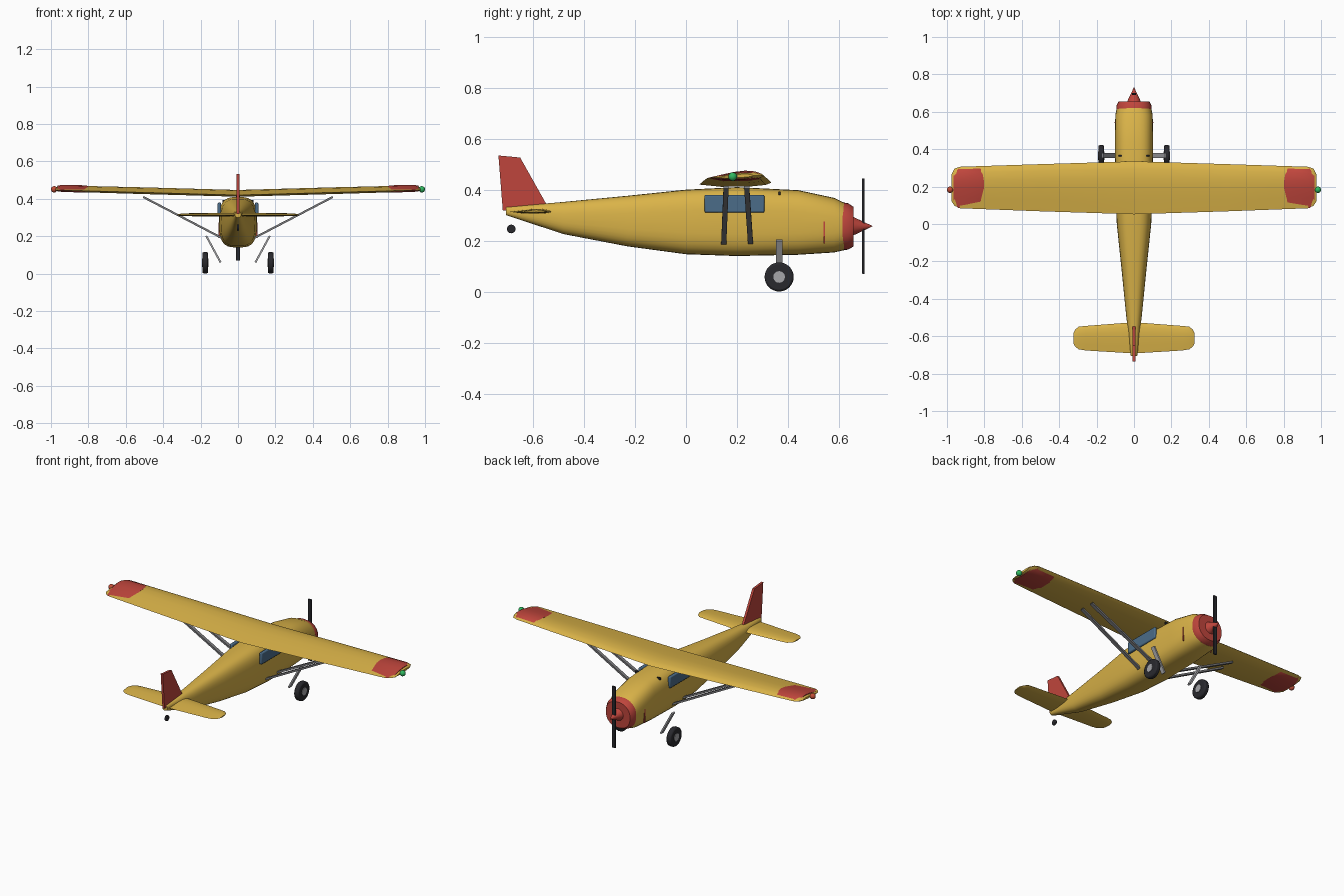
import bpy, bmesh, math
from mathutils import Vector

if "Cube" in bpy.data.objects:
    bpy.data.objects.remove(bpy.data.objects["Cube"], do_unlink=True)


def material(name, r, g, b):
    m = bpy.data.materials.new(name)
    m.use_nodes = True
    m.diffuse_color = (r, g, b, 1)
    m.node_tree.nodes["Principled BSDF"].inputs["Base Color"].default_value = (r, g, b, 1)
    return m


YELLOW = material("yellow paint", 0.70, 0.45, 0.065)
RED = material("red paint", 0.52, 0.06, 0.045)
BLACK = material("black rubber", 0.022, 0.022, 0.027)
STRUT = material("strut grey", 0.20, 0.20, 0.21)
METAL = material("light metal", 0.38, 0.38, 0.40)
GLASS = material("blue glass", 0.07, 0.15, 0.25)
GREEN = material("green lamp", 0.03, 0.48, 0.12)
LAMP = material("red lamp", 0.55, 0.08, 0.04)


def finish(name, bm, mat, bevel=0, angle=35):
    bmesh.ops.recalc_face_normals(bm, faces=bm.faces)
    mesh = bpy.data.meshes.new(name)
    bm.to_mesh(mesh)
    bm.free()
    ob = bpy.data.objects.new(name, mesh)
    bpy.context.collection.objects.link(ob)
    mesh.materials.append(mat)
    if bevel:
        mod = ob.modifiers.new("soft edges", "BEVEL")
        mod.width, mod.segments = bevel, 2
    bpy.ops.object.select_all(action="DESELECT")
    ob.select_set(True)
    bpy.context.view_layer.objects.active = ob
    bpy.ops.object.shade_smooth_by_angle(angle=math.radians(angle))
    return ob


def loft(name, rings, mat, angle=35):
    """Skin closed rings of equal length and cap both ends."""
    bm = bmesh.new()
    loops = [[bm.verts.new(p) for p in ring] for ring in rings]
    n = len(loops[0])
    for a, b in zip(loops, loops[1:]):
        for i in range(n):
            j = (i + 1) % n
            bm.faces.new((a[i], a[j], b[j], b[i]))
    bm.faces.new(loops[0])
    bm.faces.new(loops[-1])
    return finish(name, bm, mat, 0, angle)


def box(name, centre, size, mat, bevel=0):
    bm = bmesh.new()
    bmesh.ops.create_cube(bm, size=1)
    for v in bm.verts:
        v.co = Vector([c + s * k for c, s, k in zip(centre, size, v.co)])
    return finish(name, bm, mat, bevel)


def beam(name, a, b, wide, thin, mat):
    """Flat bar, its broad side along y."""
    a, b = Vector(a), Vector(b)
    side = (b - a).cross(Vector((0, 1, 0))).normalized() * thin / 2
    broad = Vector((0, wide / 2, 0))
    return loft(name, [[p + side + broad, p - side + broad, p - side - broad, p + side - broad]
                       for p in (a, b)], mat)


def round_part(name, centre, r1, r2, depth, axis, mat, bevel=0, sides=32):
    bm = bmesh.new()
    bmesh.ops.create_cone(bm, cap_ends=True, segments=sides, radius1=r1, radius2=r2, depth=depth)
    turn = Vector((0, 0, 1)).rotation_difference(Vector(axis))
    for v in bm.verts:
        v.co = turn @ v.co + Vector(centre)
    return finish(name, bm, mat, bevel)


def body_ring(y, half, low, high, power):
    ring = []
    for i in range(32):
        t = 2 * math.pi * i / 32
        c, s = math.cos(t), math.sin(t)
        x = half * math.copysign(abs(c) ** (2 / power), c)
        z = (low + high) / 2 + (high - low) / 2 * math.copysign(abs(s) ** (2 / power), s)
        ring.append((x, y, z))
    return ring


# Fuselage: y, half width, bottom, top, squareness
stations = [(-0.705, 0.017, 0.30, 0.332, 2.2), (-0.48, 0.043, 0.226, 0.352, 2.5),
            (-0.23, 0.068, 0.178, 0.376, 2.8), (0.0, 0.092, 0.147, 0.40, 3),
            (0.2, 0.10, 0.14, 0.41, 3.2), (0.44, 0.102, 0.145, 0.398, 3),
            (0.58, 0.10, 0.154, 0.368, 2.7), (0.62, 0.092, 0.163, 0.349, 2.3)]
loft("fuselage", [body_ring(*s) for s in stations], YELLOW)
loft("cowling", [body_ring(*s) for s in [(0.614, 0.094, 0.163, 0.35, 2.3),
                                         (0.635, 0.093, 0.165, 0.347, 2.3),
                                         (0.656, 0.082, 0.177, 0.333, 2.2)]], RED)
round_part("spinner", (0, 0.692, 0.257), 0.037, 0.001, 0.076, (0, 1, 0), RED)
box("propeller", (0, 0.695, 0.257), (0.024, 0.01, 0.375), BLACK, 0.003)

# Wing: a flat-bottomed section swept along the span
AIRFOIL = [(0, 0), (0.04, 0.4), (0.14, 0.8), (0.32, 1), (0.52, 0.85), (0.76, 0.45),
           (1, 0), (0.7, -0.5), (0.3, -0.6), (0.08, -0.4)]


def wing_ring(x, lead, trail, thick):
    base = 0.424 + 0.028 * abs(x)
    return [(x, lead + (trail - lead) * f, base + 0.008 * (0.5 - f) + thick * h)
            for f, h in AIRFOIL]


half_wing = [(0.0, 0.335, 0.052, 0.022), (0.5, 0.32, 0.068, 0.022), (0.93, 0.306, 0.084, 0.02),
             (0.96, 0.296, 0.098, 0.016), (0.975, 0.265, 0.12, 0.008)]
span = [(-x, *rest) for x, *rest in reversed(half_wing[1:])] + half_wing
loft("wing", [wing_ring(*s) for s in span], YELLOW)

tip = [(0.803, 0.285, 0.105, 0.021), (0.82, 0.305, 0.086, 0.024),
       (0.94, 0.302, 0.086, 0.023), (0.964, 0.275, 0.11, 0.018)]

for s, side in ((1, "left"), (-1, "right")):
    loft(side + "_wing_tip", [wing_ring(s * x, *rest) for x, *rest in tip], RED)

    # Navigation lamp
    bm = bmesh.new()
    bmesh.ops.create_uvsphere(bm, u_segments=20, v_segments=12, radius=0.017)
    bmesh.ops.translate(bm, verts=bm.verts, vec=(s * 0.983, 0.183, 0.451))
    finish(side + "_lamp", bm, GREEN if s > 0 else LAMP)

    # Wing struts
    for place, y_top, y_low in (("rear", 0.157, 0.148), ("front", 0.238, 0.253)):
        beam(f"{side}_{place}_strut", (s * 0.507, y_top, 0.41), (s * 0.085, y_low, 0.19),
             0.02, 0.011, STRUT)

    # Main landing gear
    beam(side + "_gear_leg", (s * 0.17, 0.366, 0.202), (s * 0.093, 0.366, 0.06), 0.026, 0.01, METAL)
    round_part(side + "_tyre", (s * 0.175, 0.365, 0.058), 0.057, 0.057, 0.031, (1, 0, 0), BLACK, 0.008)
    round_part(side + "_hub", (s * 0.175, 0.365, 0.058), 0.023, 0.023, 0.037, (1, 0, 0), METAL, 0, 16)

    # Cabin window, cowl stripe and windscreen corner
    box(side + "_window", (s * 0.1, 0.19, 0.345), (0.018, 0.235, 0.07), GLASS, 0.006)
    box(side + "_stripe", (s * 0.099, 0.542, 0.232), (0.008, 0.006, 0.085), RED)
    box(side + "_windscreen_corner", (s * 0.074, 0.366, 0.386), (0.02, 0.008, 0.014), BLACK)

# Tailplane: half span with tapering, rounded ends
half_tail = [(0.0, -0.525, -0.692, 0.012), (0.26, -0.545, -0.676, 0.01), (0.295, -0.549, -0.67, 0.009),
             (0.315, -0.565, -0.655, 0.006), (0.324, -0.585, -0.638, 0.004)]
tail = [(-x, *rest) for x, *rest in reversed(half_tail[1:])] + half_tail
loft("tailplane", [[(x, a + (b - a) * f, 0.313 + t * h) for f, h in AIRFOIL]
                   for x, a, b, t in tail], YELLOW)

# Fin
outline = [(-0.735, 0.534), (-0.65, 0.526), (-0.547, 0.343), (-0.60, 0.32), (-0.718, 0.318)]
loft("fin", [[(x, y, z) for y, z in outline] for x in (-0.007, 0.007)], RED)

# Tail wheel
round_part("tail_wheel", (0, -0.685, 0.246), 0.017, 0.017, 0.012, (1, 0, 0), BLACK, 0.003, 20)
